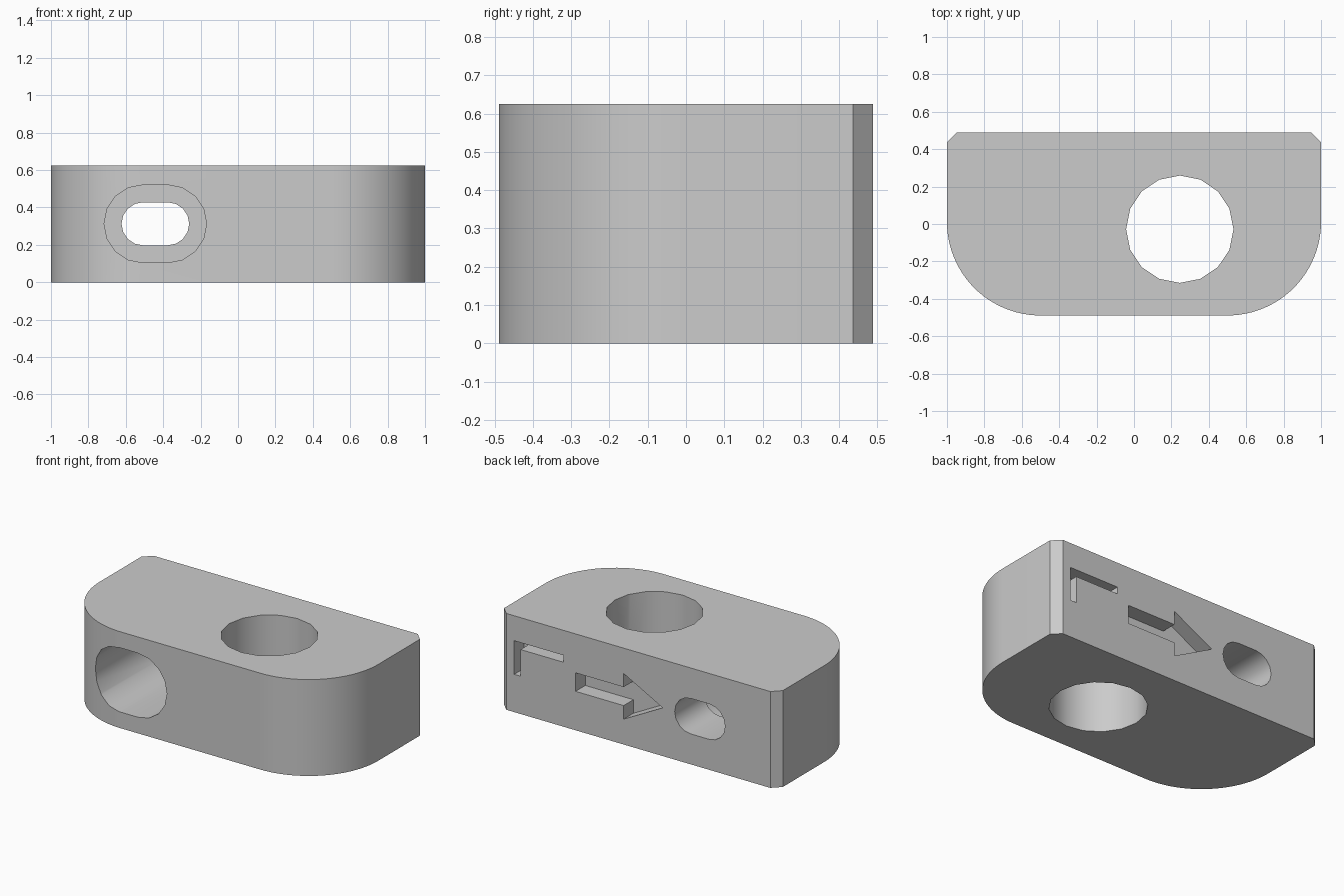
import bpy
import bmesh
from math import cos, sin, pi, radians
from mathutils import Vector

cube = bpy.data.objects.get("Cube")
if cube:
    bpy.data.objects.remove(cube, do_unlink=True)

W, D, H = 1.0, 0.489, 0.625      # half width, half depth, height
R, CHAMFER = 0.5, 0.053

grey = bpy.data.materials.new("plain grey")
grey.use_nodes = True
colour = (0.6, 0.6, 0.6, 1)
grey.diffuse_color = colour
grey.node_tree.nodes["Principled BSDF"].inputs["Base Color"].default_value = colour


def arc(cx, cy, r, start, end, steps):
    angles = [radians(start + (end - start) * i / steps) for i in range(steps + 1)]
    return [(cx + r * cos(a), cy + r * sin(a)) for a in angles]


def slot(cx, cz, half_flat, r):
    return arc(cx + half_flat, cz, r, -90, 90, 8) + arc(cx - half_flat, cz, r, 90, 270, 8)


def prism(name, outline, low, high, along_y=False):
    """Extrude an outline along z, or an x-z outline along y."""
    bm = bmesh.new()
    place = (lambda p: (p[0], low, p[1])) if along_y else (lambda p: (p[0], p[1], low))
    face = bm.faces.new([bm.verts.new(place(p)) for p in outline])
    out = bmesh.ops.extrude_face_region(bm, geom=[face])
    move = Vector((0, high - low, 0)) if along_y else Vector((0, 0, high - low))
    bmesh.ops.translate(bm, vec=move,
                        verts=[v for v in out["geom"] if isinstance(v, bmesh.types.BMVert)])
    bmesh.ops.recalc_face_normals(bm, faces=bm.faces)
    mesh = bpy.data.meshes.new(name)
    bm.to_mesh(mesh)
    bm.free()
    mesh.materials.append(grey)
    obj = bpy.data.objects.new(name, mesh)
    bpy.context.collection.objects.link(obj)
    return obj


# Block: rounded front corners, chamfered back corners
right_half = arc(W - R, R - D, R, -90, 0, 24) + [(W, D - CHAMFER), (W - CHAMFER, D)]
block = prism("block", right_half + [(-x, y) for x, y in reversed(right_half)], 0, H)

# Round vertical hole
round_hole = prism("round_hole_cutter", arc(0.245, -0.028, 0.287, 0, 337.5, 15), -0.1, H + 0.1)

# Slotted hole: narrow through slot with a wide counterbore from the front
slot_x, mid = -0.442, H / 2
narrow_slot = prism("slot_cutter", slot(slot_x, mid, 0.066, 0.115), -D - 0.1, D + 0.1, True)
wide_slot = prism("counterbore_cutter", slot(slot_x, mid, 0.066, 0.208), -D - 0.1, D - 0.3, True)

# Recessed arrow and corner mark on the back
floor = D - 0.1
upper = [(0.45, 0.06), (0.105, 0.06), (0.105, 0.148)]
outline = upper + [(-0.175, 0)] + [(x, -z) for x, z in reversed(upper)]
arrow = prism("arrow_cutter", [(x, mid + z) for x, z in outline], floor, D + 0.1, True)
left, end, top, base, bar = 0.89, 0.535, 0.463, 0.245, 0.045
corner = prism("corner_mark_cutter",
               [(left, top), (end, top), (end, top - bar), (left - bar, top - bar),
                (left - bar, base), (left, base)], floor, D + 0.1, True)

# Cut the openings and bake the result
bpy.context.view_layer.update()
cutters = [round_hole, wide_slot, narrow_slot, arrow, corner]
for cutter in cutters:
    mod = block.modifiers.new(cutter.name, "BOOLEAN")
    mod.operation = "DIFFERENCE"
    mod.solver = "EXACT"
    mod.object = cutter
    cutter.hide_render = True
bpy.ops.object.select_all(action="DESELECT")
block.select_set(True)
bpy.context.view_layer.objects.active = block
for cutter in cutters:
    bpy.ops.object.modifier_apply(modifier=cutter.name)
    bpy.data.objects.remove(cutter, do_unlink=True)
bpy.ops.object.shade_smooth_by_angle(angle=radians(30))
